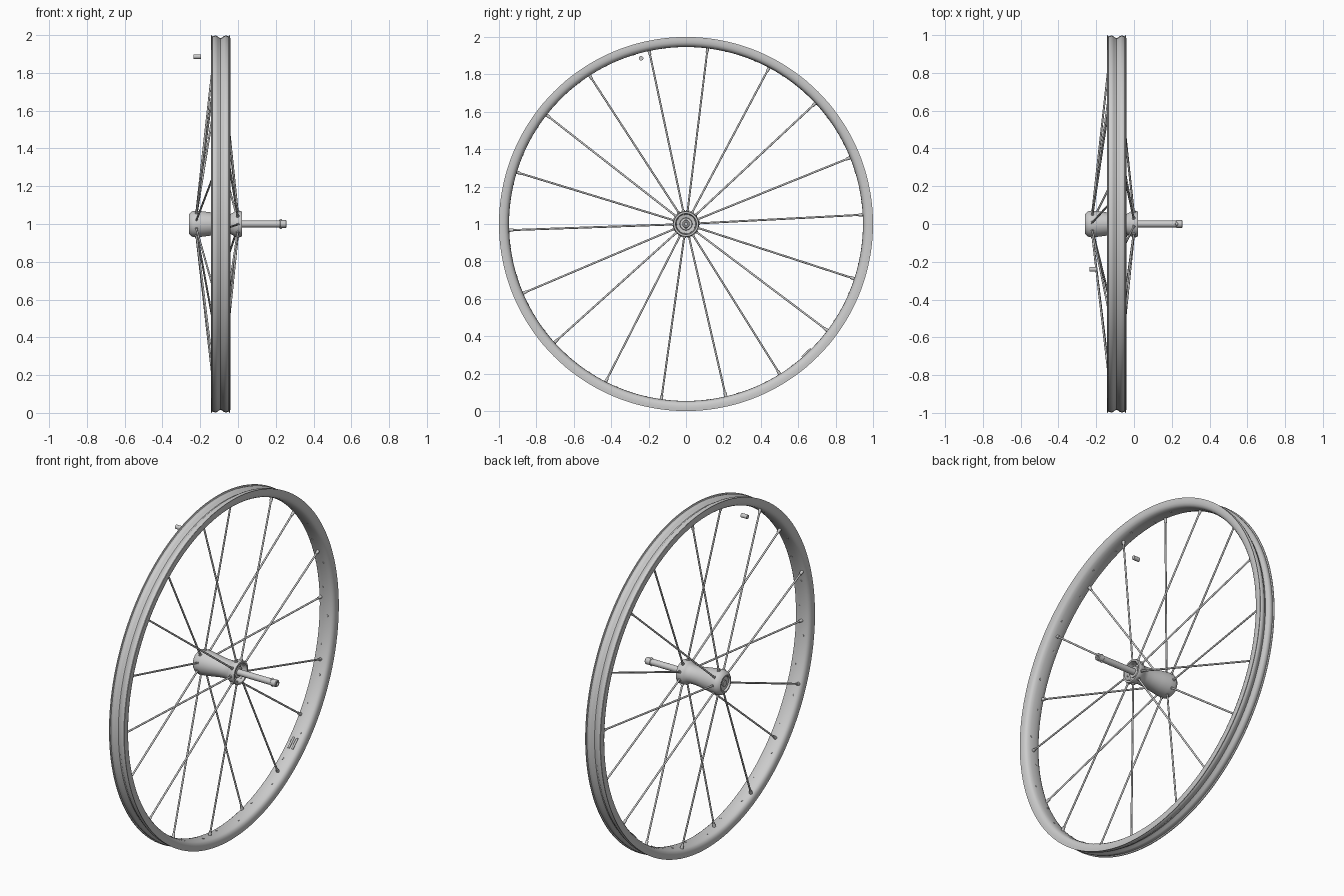
import bpy, bmesh, math
from mathutils import Vector

if "Cube" in bpy.data.objects:
    bpy.data.objects.remove(bpy.data.objects["Cube"])

def finish(name, bm, angle=35):
    bmesh.ops.recalc_face_normals(bm, faces=bm.faces)
    me = bpy.data.meshes.new(name)
    bm.to_mesh(me)
    bm.free()
    ob = bpy.data.objects.new(name, me)
    bpy.context.collection.objects.link(ob)
    bpy.ops.object.select_all(action='DESELECT')
    ob.select_set(True)
    bpy.context.view_layer.objects.active = ob
    bpy.ops.object.shade_smooth_by_angle(angle=math.radians(angle))
    return ob

def polar(x, r, deg):
    a = math.radians(deg)
    return Vector((x, r * math.cos(a), 1 + r * math.sin(a)))

def lathe(name, profile, segs=64, closed=False):
    """Turn an (x, radius) profile about the wheel axis."""
    bm = bmesh.new()
    rings = [[bm.verts.new(polar(x, r, 360 * i / segs)) for i in range(segs)] for x, r in profile]
    pairs = list(zip(rings, rings[1:]))
    if closed:
        pairs.append((rings[-1], rings[0]))
    for a, b in pairs:
        for i in range(segs):
            j = (i + 1) % segs
            bm.faces.new((a[i], a[j], b[j], b[i]))
    if not closed:
        bm.faces.new(rings[0])
        bm.faces.new(rings[-1])
    return finish(name, bm)

def rod(name, a, b, r, r2=None, segs=12):
    d = b - a
    bm = bmesh.new()
    bmesh.ops.create_cone(bm, cap_ends=True, segments=segs, radius1=r,
                          radius2=r if r2 is None else r2, depth=d.length)
    ob = finish(name, bm)
    ob.location = (a + b) / 2
    ob.rotation_mode = 'QUATERNION'
    ob.rotation_quaternion = d.to_track_quat('Z', 'Y')
    return ob

# Rim: two outer lobes, rounded flanks, slightly bulged inner face
CX = -0.092
half = [(0, 0.984), (0.008, 0.987), (0.016, 0.994), (0.026, 0.998), (0.036, 0.996),
        (0.043, 0.993), (0.046, 0.999), (0.050, 1.0), (0.051, 0.985), (0.050, 0.970),
        (0.045, 0.958), (0.036, 0.951), (0.020, 0.947), (0, 0.946)]
profile = [(CX + x, r) for x, r in half]
profile += [(CX - x, r) for x, r in half[-2:0:-1]]
lathe("rim", profile, 144, closed=True)

# Hub shell with rounded left cap and open cup on the right
lathe("hub", [(-0.249, 0.022), (-0.249, 0.040), (-0.260, 0.043), (-0.260, 0.050),
              (-0.254, 0.058), (-0.243, 0.067), (-0.230, 0.070), (-0.200, 0.069),
              (-0.150, 0.062), (-0.100, 0.054), (-0.060, 0.052), (-0.040, 0.053),
              (-0.026, 0.060), (-0.018, 0.066), (0.016, 0.068), (0.020, 0.066),
              (0.020, 0.056), (-0.020, 0.052), (-0.024, 0.034), (0.004, 0.032),
              (0.004, 0.018)])

# Axle with grooved locking tip and detent balls
lathe("axle", [(-0.254, 0.018), (0.222, 0.018), (0.224, 0.020), (0.254, 0.020),
               (0.258, 0.017), (0.258, 0.010), (0.250, 0.009)], 32)
for k in range(2):
    bm = bmesh.new()
    bmesh.ops.create_uvsphere(bm, u_segments=12, v_segments=8, radius=0.008)
    finish("detent_ball", bm).location = polar(0.226, 0.018, 90 + 180 * k)

# Spokes alternate between the left and right flange, with a nipple at the rim
for k in range(18):
    left = k % 2 == 0
    ang = 20 * k + (3 if left else 2)
    start = polar(-0.222 if left else 0.0, 0.050, ang)
    end = polar(-0.122 if left else -0.092, 0.950, ang)
    d = (end - start).normalized()
    rod("spoke", start, end, 0.0052)
    rod("spoke_nipple", end - d * 0.026, end, 0.0075, 0.0095)
    rod("spoke_head", start + d * 0.012, start + d * 0.024, 0.009)

# Eyelets on the inner face of the rim
for k in range(36):
    ang = 10 * k + 7
    x = CX + (0.014 if k % 2 else -0.014)
    rod("rim_eyelet", polar(x, 0.952, ang), polar(x, 0.944, ang), 0.006)

# Small joint plate on the inner face
for s in (-1, 1):
    rod("rim_joint", polar(CX + 0.012 * s, 0.944, -49), polar(CX + 0.012 * s, 0.944, -45), 0.006)

# Loose handrim peg beside the rim
rod("peg", Vector((-0.235, -0.24, 1.886)), Vector((-0.196, -0.24, 1.886)), 0.012, segs=20)
